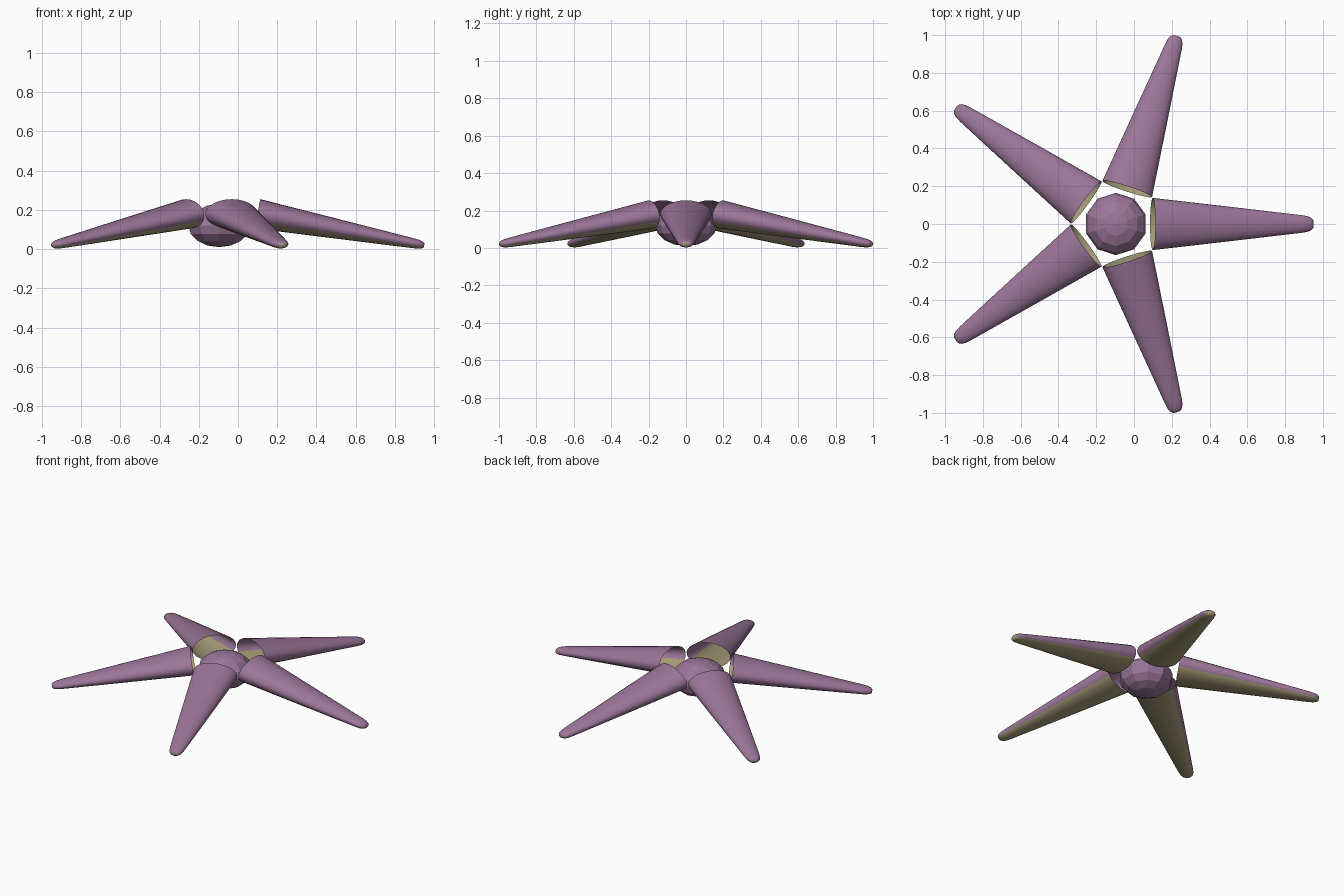
import bpy
import bmesh
from math import cos, sin, pi, radians
from mathutils import Matrix

default = bpy.data.objects.get("Cube")
if default:
    bpy.data.objects.remove(default, do_unlink=True)

CENTRE_X = -0.096
SIDES = 24
FLATTEN = 0.55


def make_material(name, colour):
    mat = bpy.data.materials.new(name)
    mat.use_nodes = True
    mat.diffuse_color = colour
    mat.node_tree.nodes["Principled BSDF"].inputs["Base Color"].default_value = colour
    return mat


purple = make_material("purple_skin", (0.33, 0.18, 0.32, 1))
tan = make_material("tan_underside", (0.39, 0.34, 0.19, 1))


def add_object(name, bm, materials):
    mesh = bpy.data.meshes.new(name)
    bm.to_mesh(mesh)
    bm.free()
    obj = bpy.data.objects.new(name, mesh)
    bpy.context.collection.objects.link(obj)
    for mat in materials:
        mesh.materials.append(mat)
    return obj


# Central body: a faceted, slightly squashed ball
bm = bmesh.new()
bmesh.ops.create_uvsphere(bm, u_segments=10, v_segments=8, radius=1)
bmesh.ops.scale(bm, vec=(0.165, 0.165, 0.11), verts=bm.verts)
bmesh.ops.translate(bm, vec=(CENTRE_X, 0, 0.12), verts=bm.verts)
add_object("body", bm, [purple])

# Arm profile: distance along the arm, half width
PROFILE = [(0, 0.138), (0.4, 0.093), (0.8, 0.047), (0.835, 0.041),
           (0.855, 0.032), (0.865, 0.02)]


def build_arm(name, angle):
    bm = bmesh.new()
    rings = []
    for along, half in PROFILE:
        rings.append([bm.verts.new((along, half * cos(2 * pi * i / SIDES),
                                    FLATTEN * half * sin(2 * pi * i / SIDES)))
                      for i in range(SIDES)])
    # Skin with a tan strip underneath; the inner end stays open
    for inner, outer in zip(rings, rings[1:]):
        for i in range(SIDES):
            j = (i + 1) % SIDES
            face = bm.faces.new((inner[i], outer[i], outer[j], inner[j]))
            face.smooth = True
            if sin(2 * pi * (i + 0.5) / SIDES) < -0.5:
                face.material_index = 1
    # Blunt tip
    tip = bm.faces.new(rings[-1])
    tip.material_index = 1
    tip.smooth = True
    bmesh.ops.recalc_face_normals(bm, faces=bm.faces)
    place = (Matrix.Translation((CENTRE_X, 0, 0))
             @ Matrix.Rotation(angle, 4, "Z")
             @ Matrix.Translation((0.195, 0, 0.18))
             @ Matrix.Rotation(radians(10.7), 4, "Y"))
    bmesh.ops.transform(bm, matrix=place, verts=bm.verts)
    return add_object(name, bm, [purple, tan])


# Five arms spaced evenly around the body
names = ["left_arm", "back_left_arm", "back_right_arm",
         "front_right_arm", "front_left_arm"]
for n, name in enumerate(names):
    build_arm(name, 2 * pi * n / len(names))
